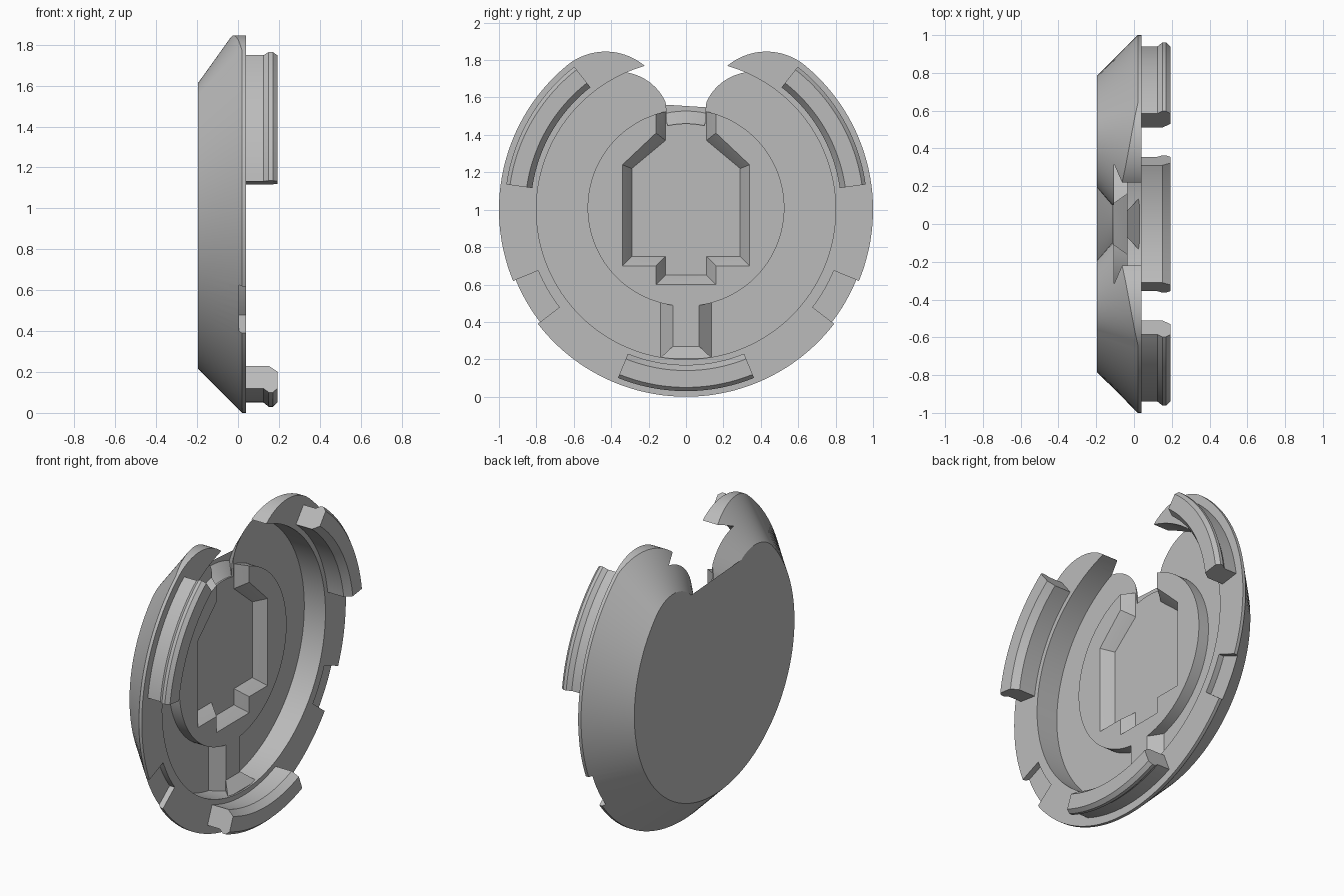
import bpy, bmesh
from math import sin, cos, radians, atan2, degrees, hypot

cube = bpy.data.objects.get("Cube")
if cube:
    bpy.data.objects.remove(cube)

GREY = (0.5, 0.5, 0.5, 1)
grey = bpy.data.materials.new("plain grey")
grey.use_nodes = True
grey.diffuse_color = GREY
grey.node_tree.nodes["Principled BSDF"].inputs["Base Color"].default_value = GREY

RIM, LIP, FLOOR, STEP, BACK = 0.04, 0.02, -0.105, -0.035, -0.195


def loft(name, rings):
    """Closed solid through rings of equal length."""
    bm = bmesh.new()
    loops = [[bm.verts.new(p) for p in ring] for ring in rings]
    n = len(loops[0])
    for a, b in zip(loops, loops[1:]):
        for i in range(n):
            j = (i + 1) % n
            bm.faces.new((a[i], a[j], b[j], b[i]))
    bm.faces.new(loops[0][::-1])
    bm.faces.new(loops[-1])
    bmesh.ops.recalc_face_normals(bm, faces=bm.faces)
    mesh = bpy.data.meshes.new(name)
    bm.to_mesh(mesh)
    bm.free()
    mesh.materials.append(grey)
    obj = bpy.data.objects.new(name, mesh)
    bpy.context.collection.objects.link(obj)
    return obj


def arc(cy, cz, r, a0, a1, n):
    angles = [radians(a0 + (a1 - a0) * i / n) for i in range(n + 1)]
    return [(cy + r * cos(a), cz + r * sin(a)) for a in angles]


def mirrored(half):
    """Complete a half outline that starts and ends on y = 0."""
    return half + [(-y, z) for y, z in half[-2:0:-1]]


def at(x, outline):
    return [(x, y, z) for y, z in outline]


def cylinder(name, cz, r, x0, x1):
    ring = arc(0, cz, r, 0, 360, 128)[:-1]
    return loft(name, [at(x0, ring), at(x1, ring)])


def sector(name, profile, a0, a1, n):
    """Sweep an (x, radius) profile about the disc axis."""
    rings = []
    for i in range(n + 1):
        a = radians(a0 + (a1 - a0) * i / n)
        rings.append([(x, r * cos(a), 1 + r * sin(a)) for x, r in profile])
    return loft(name, rings)


def activate(obj):
    bpy.ops.object.select_all(action='DESELECT')
    obj.select_set(True)
    bpy.context.view_layer.objects.active = obj


def cut(obj, cutter):
    mod = obj.modifiers.new("cut", 'BOOLEAN')
    mod.operation, mod.solver, mod.object = 'DIFFERENCE', 'EXACT', cutter
    activate(obj)
    bpy.ops.object.modifier_apply(modifier=mod.name)
    bpy.data.objects.remove(cutter)


# Shell outline: large arc, rounded lobe, then the bottom of the notch
OUTER, LOBE, NOTCH = 56, 36, 8


def outline(r, cy, cz, lobe_end, notch_r, notch_angle):
    tangent = degrees(atan2(cz - 1, cy))
    lobe_r = r - hypot(cy, cz - 1)
    half = arc(0, 1, r, -90, tangent, OUTER)
    half += arc(cy, cz, lobe_r, tangent, lobe_end, LOBE)[1:]
    half += arc(0, 1, notch_r, notch_angle, 90, NOTCH)
    return mirrored(half)


front = outline(1, 0.43, 1.52, 180, 0.46, 77.5)
back = outline(0.785, 0.40, 1.38, 152, 0.527, 68.3)

# The crease between side wall and sloped back drops along each lobe
drop = [min(max((i - OUTER) / LOBE, 0), 1) for i in range(OUTER + LOBE + NOTCH + 2)]
drop += drop[-2:0:-1]
crease = [(LIP - 0.135 * t, y, z) for t, (y, z) in zip(drop, front)]
shell = loft("shell", [at(RIM, front), crease, at(BACK, back)])
cut(shell, cylinder("cavity_cutter", 1, 0.8, FLOOR, 0.1))

# Shallow notches in the rim
for a in (-30, 210):
    box = [(0.005, 0.855), (0.005, 1.1), (0.1, 1.1), (0.1, 0.855)]
    cut(shell, sector("rim_notch_cutter", box, a - 7.6, a + 7.6, 8))

# Raised centre with a bevelled keyhole recess
centre = cylinder("raised_centre", 1.01, 0.526, FLOOR - 0.003, STEP)


def keyhole(grow):
    w, neck = 0.29 + grow, 0.11 + grow
    return mirrored([(0, 0.65 - grow), (neck, 0.65 - grow), (neck, 0.75 - grow),
                     (w, 0.75 - grow), (w, 1.22 + grow * 0.4),
                     (neck, 1.37 + grow * 0.8), (neck, 1.7), (0, 1.7)])


cut(centre, loft("recess_cutter", [at(FLOOR - 0.02, keyhole(-0.01)), at(FLOOR, keyhole(0)),
                                   at(STEP, keyhole(0.05)), at(0.1, keyhole(0.05))]))


# Rib from the centre to the rim, flaring at its outer end
def block(name, low, high):
    rings = []
    for x, w, z0, z1 in (low, high):
        rings.append(at(x, [(-w, z0), (w, z0), (w, z1), (-w, z1)]))
    return loft(name, rings)


rib = block("rib", (FLOOR - 0.003, 0.14, 0.19, 0.52), (STEP, 0.07, 0.19, 0.52))
flare = block("rib_flare", (STEP - 0.001, 0.07, 0.18, 0.27), (0.03, 0.14, 0.18, 0.205))

# Three snap clips with a small outer bead
clip_profile = [(RIM - 0.005, 0.83), (RIM - 0.005, 0.95), (0.125, 0.95), (0.15, 0.97),
                (0.17, 0.97), (0.192, 0.95), (0.192, 0.86), (0.15, 0.83)]
clips = [sector(name, clip_profile, a - 22, a + 22, 24)
         for name, a in (("left_clip", 30), ("right_clip", 150), ("bottom_clip", 270))]

for obj in [shell, centre, rib, flare] + clips:
    activate(obj)
    bpy.ops.object.shade_smooth_by_angle(angle=radians(25))
